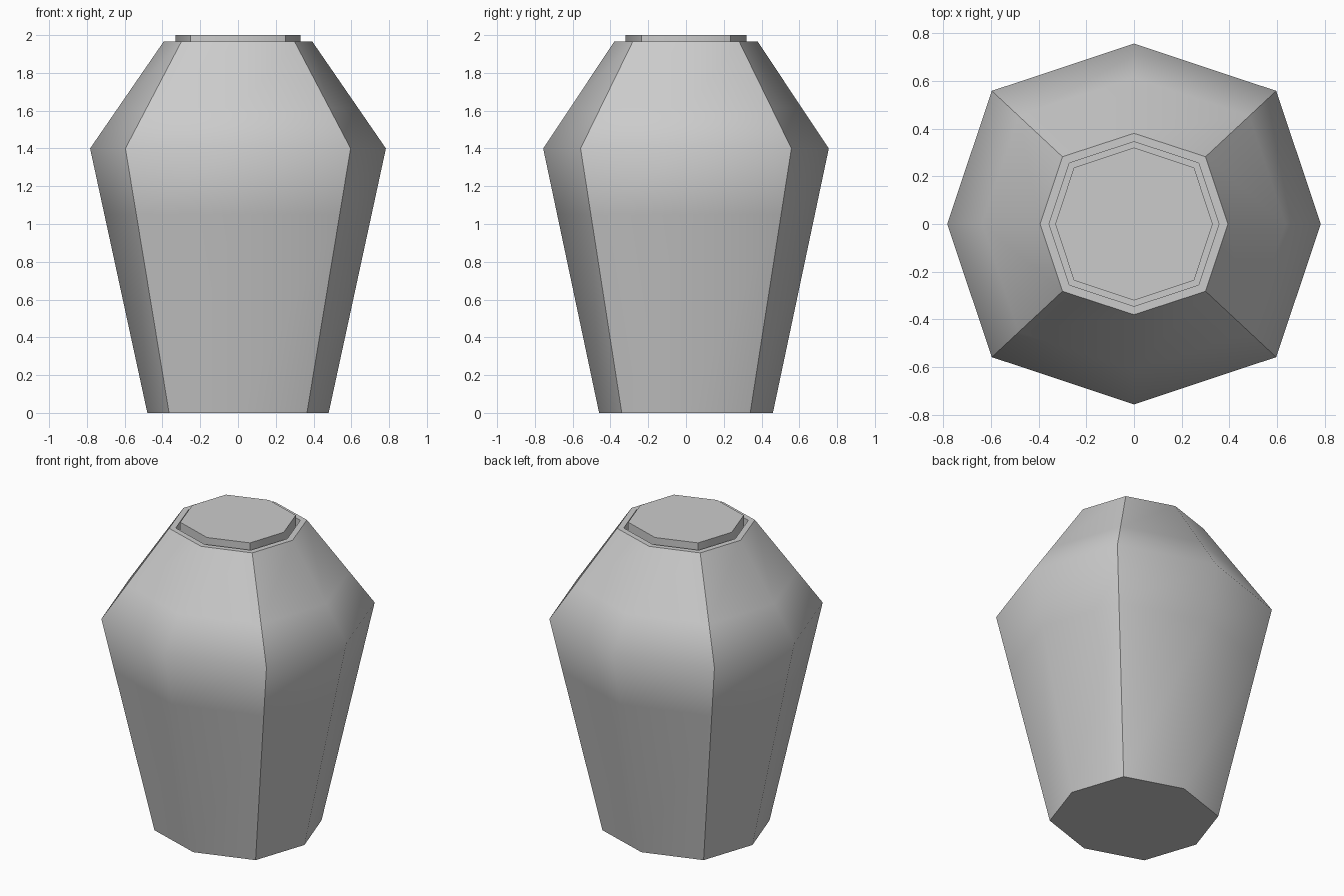
import bpy, bmesh

if "Cube" in bpy.data.objects:
    bpy.data.objects.remove(bpy.data.objects["Cube"])


def ring_points(x, cx, cy, y, z):
    # Octagon with four axis points and four corner points
    return [(x, 0, z), (cx, cy, z), (0, y, z), (-cx, cy, z),
            (-x, 0, z), (-cx, -cy, z), (0, -y, z), (cx, -cy, z)]


def mix(a, b, t):
    return tuple(p + (q - p) * t for p, q in zip(a, b))


def loft(name, rings, sharp_rings):
    bm = bmesh.new()
    rows = [[bm.verts.new(p) for p in ring_points(*r)] for r in rings]
    for lo, hi in zip(rows, rows[1:]):
        for i in range(8):
            j = (i + 1) % 8
            bm.faces.new((lo[i], lo[j], hi[j], hi[i]))
    bm.faces.new(rows[0][::-1])
    bm.faces.new(rows[-1])
    for f in bm.faces:
        f.smooth = True
    # Crisp corners and rims, soft shoulder and side midlines
    for lo, hi in zip(rows, rows[1:]):
        for i in (1, 3, 5, 7):
            bm.edges.get((lo[i], hi[i])).smooth = False
    for k in sharp_rings:
        for i in range(8):
            bm.edges.get((rows[k][i], rows[k][(i + 1) % 8])).smooth = False
    bmesh.ops.recalc_face_normals(bm, faces=bm.faces)
    mesh = bpy.data.meshes.new(name)
    bm.to_mesh(mesh)
    bm.free()
    ob = bpy.data.objects.new(name, mesh)
    bpy.context.collection.objects.link(ob)
    return ob


# Urn body: foot, shoulder with support loops, rim and recessed mouth
foot = (0.48, 0.365, 0.34, 0.46, 0.0)
shoulder = (0.783, 0.596, 0.558, 0.756, 1.4)
rim = (0.394, 0.30, 0.282, 0.38, 1.965)
mouth = (0.356, 0.271, 0.255, 0.345, 1.965)
mouth_floor = mouth[:4] + (1.87,)
loft("urn_body",
     [foot, mix(foot, shoulder, 0.75), shoulder, mix(shoulder, rim, 0.38),
      rim, mouth, mouth_floor],
     [0, 4, 5, 6])

# Lid plug sitting inside the mouth
lid = (0.33, 0.252, 0.236, 0.32)
loft("lid", [lid + (1.87,), lid + (2.0,)], [0, 1])
